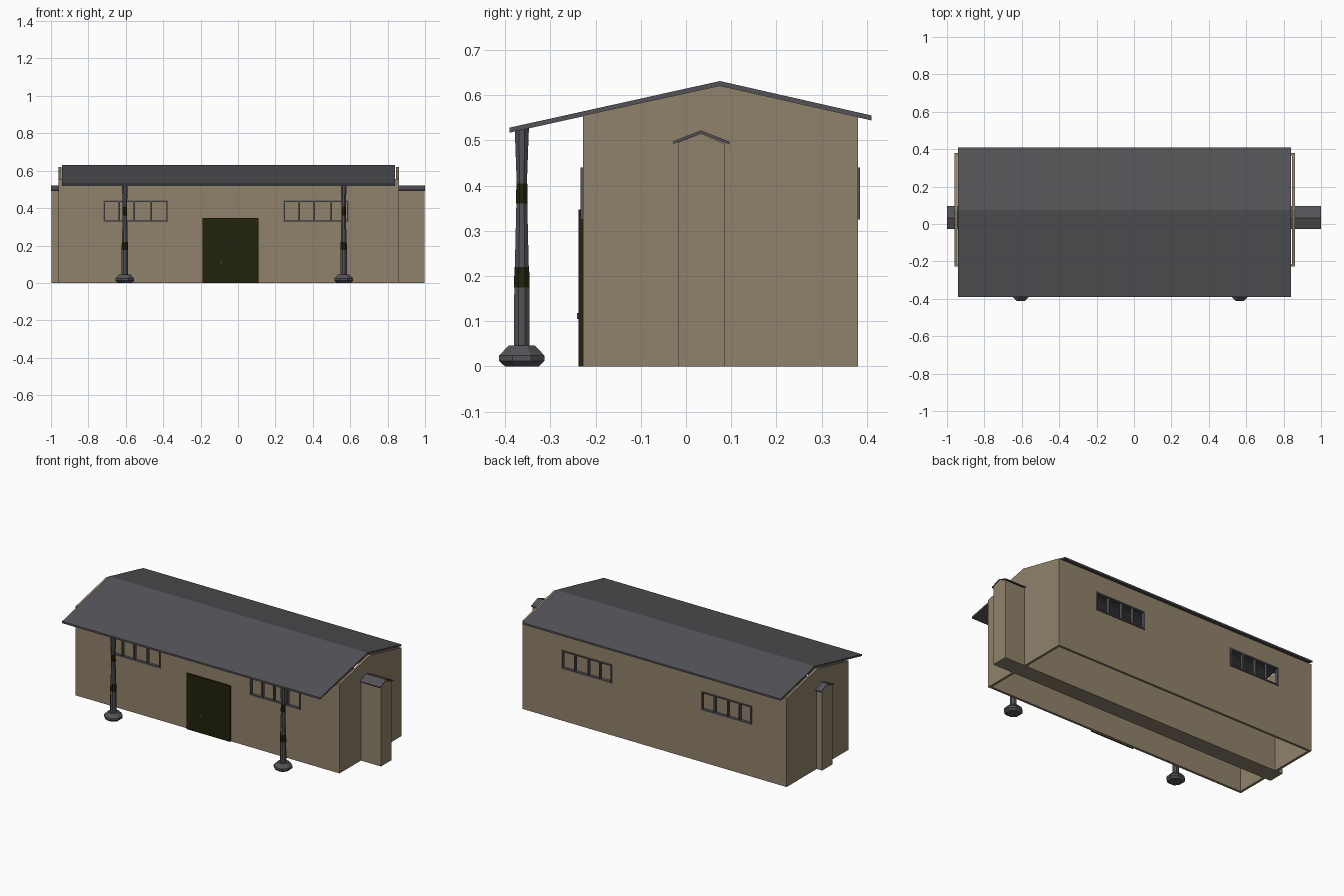
import bpy
import bmesh
import math

cube = bpy.data.objects.get("Cube")
if cube:
    bpy.data.objects.remove(cube)


def material(name, rgb):
    m = bpy.data.materials.new(name)
    m.use_nodes = True
    m.diffuse_color = (*rgb, 1)
    m.node_tree.nodes["Principled BSDF"].inputs["Base Color"].default_value = (*rgb, 1)
    return m


TAN = material("tan plaster", (0.28, 0.225, 0.147))
GREY = material("slate grey", (0.088, 0.086, 0.096))
OLIVE = material("dark olive", (0.016, 0.016, 0.004))


def finish(name, bm, mat):
    bmesh.ops.recalc_face_normals(bm, faces=bm.faces[:])
    mesh = bpy.data.meshes.new(name)
    bm.to_mesh(mesh)
    bm.free()
    mesh.materials.append(mat)
    ob = bpy.data.objects.new(name, mesh)
    bpy.context.collection.objects.link(ob)
    return ob


def add_box(bm, x0, x1, y0, y1, z0, z1):
    vs = bmesh.ops.create_cube(bm, size=1)["verts"]
    for v in vs:
        v.co.x = x1 if v.co.x > 0 else x0
        v.co.y = y1 if v.co.y > 0 else y0
        v.co.z = z1 if v.co.z > 0 else z0


def box(name, mat, *bounds):
    bm = bmesh.new()
    add_box(bm, *bounds)
    return finish(name, bm, mat)


def prism(profile, x0, x1):
    """Extrude a (y, z) outline along x."""
    bm = bmesh.new()
    face = bm.faces.new([bm.verts.new((x0, y, z)) for y, z in profile])
    out = bmesh.ops.extrude_face_region(bm, geom=[face])["geom"]
    for v in out:
        if isinstance(v, bmesh.types.BMVert):
            v.co.x = x1
    return bm


def chevron(ridge, eaves, thick):
    """Outline of a thin two-slope roof."""
    top = [eaves[0], ridge, eaves[1]]
    return top + [(y, z - thick) for y, z in reversed(top)]


def lathe(name, mat, profile, x, y, sides=8):
    """Spin (radius, z) rings around a vertical axis."""
    bm = bmesh.new()
    rings = []
    for r, z in profile:
        angles = [2 * math.pi * (i + 0.5) / sides for i in range(sides)]
        rings.append([bm.verts.new((x + r * math.cos(a), y + r * math.sin(a), z))
                      for a in angles])
    for low, high in zip(rings, rings[1:]):
        for i in range(sides):
            j = (i + 1) % sides
            bm.faces.new((low[i], low[j], high[j], high[i]))
    bm.faces.new(rings[0])
    bm.faces.new(rings[-1])
    return finish(name, bm, mat)


# Hollow gabled walls, open below and under the roof
FRONT, BACK, WALL = -0.228, 0.38, 0.015
bm = prism([(FRONT, 0), (FRONT, 0.555), (0.075, 0.621), (BACK, 0.552), (BACK, 0)],
           -0.96, 0.86)
bm.normal_update()
bmesh.ops.recalc_face_normals(bm, faces=bm.faces[:])
bmesh.ops.delete(bm, geom=[f for f in bm.faces if abs(f.normal.z) > 0.5],
                 context="FACES")
walls = finish("walls", bm, TAN)
solid = walls.modifiers.new("thickness", "SOLIDIFY")
solid.thickness = WALL
solid.offset = -1
solid.use_even_offset = True

# Window openings cut through both long walls
WINDOWS = {"right": -0.72, "left": 0.243}
WIDTH, SILL, HEAD = 0.347, 0.325, 0.44
bm = bmesh.new()
for x in WINDOWS.values():
    add_box(bm, x, x + WIDTH, -0.5, 0.6, SILL, HEAD)
cutter = finish("window_cutter", bm, TAN)
cutter.hide_render = True
cut = walls.modifiers.new("windows", "BOOLEAN")
cut.operation = "DIFFERENCE"
cut.solver = "EXACT"
cut.object = cutter
bpy.context.view_layer.objects.active = walls
walls.select_set(True)
for mod in ("thickness", "windows"):
    bpy.ops.object.modifier_apply(modifier=mod)
bpy.data.objects.remove(cutter)

# Window frames with three mullions
BAR = 0.008
for side, x in WINDOWS.items():
    for place, y0, y1 in (("front", FRONT - 0.005, FRONT + WALL),
                          ("back", BACK - WALL, BACK + 0.005)):
        bm = bmesh.new()
        for z in (SILL, HEAD - BAR):
            add_box(bm, x, x + WIDTH, y0, y1, z, z + BAR)
        for offset in (0, 0.08, 0.16, 0.252, WIDTH - BAR):
            add_box(bm, x + offset, x + offset + BAR, y0, y1, SILL, HEAD)
        finish(f"{place}_{side}_window_frame", bm, GREY)

# Main roof
roof = chevron((0.075, 0.631), ((-0.39, 0.528), (0.41, 0.555)), 0.011)
finish("roof", prism(roof, -0.94, 0.84), GREY)

# Long central block that shows as a buttress at each end, with its cap
block = [(-0.018, 0), (-0.018, 0.495), (0.033, 0.515), (0.085, 0.493), (0.085, 0)]
finish("central_block", prism(block, -0.998, 0.998), TAN)
cap = chevron((0.033, 0.522), ((-0.028, 0.498), (0.096, 0.497)), 0.006)
finish("central_block_cap", prism(cap, -1, 1), GREY)

# Door and handle
box("door", OLIVE, -0.19, 0.11, FRONT - 0.01, FRONT, 0, 0.347)
box("door_handle", GREY, -0.094, -0.088, FRONT - 0.013, FRONT - 0.01, 0.105, 0.118)

# Porch columns: bulging foot, tapered shaft, two dark bands
COLUMN_Y = -0.363
for side, x in (("right", -0.605), ("left", 0.565)):
    lathe(f"{side}_column_foot", GREY,
          [(0.04, 0), (0.054, 0.012), (0.054, 0.024), (0.032, 0.046)], x, COLUMN_Y)
    lathe(f"{side}_column_shaft", GREY,
          [(0.019, 0.04), (0.018, 0.17), (0.012, 0.4), (0.017, 0.527)], x, COLUMN_Y)
    for i, (z, r0, r1) in enumerate(((0.175, 0.0188, 0.0175), (0.36, 0.014, 0.013))):
        lathe(f"{side}_column_band_{i + 1}", OLIVE,
              [(r0, z), (r1, z + 0.045)], x, COLUMN_Y)
